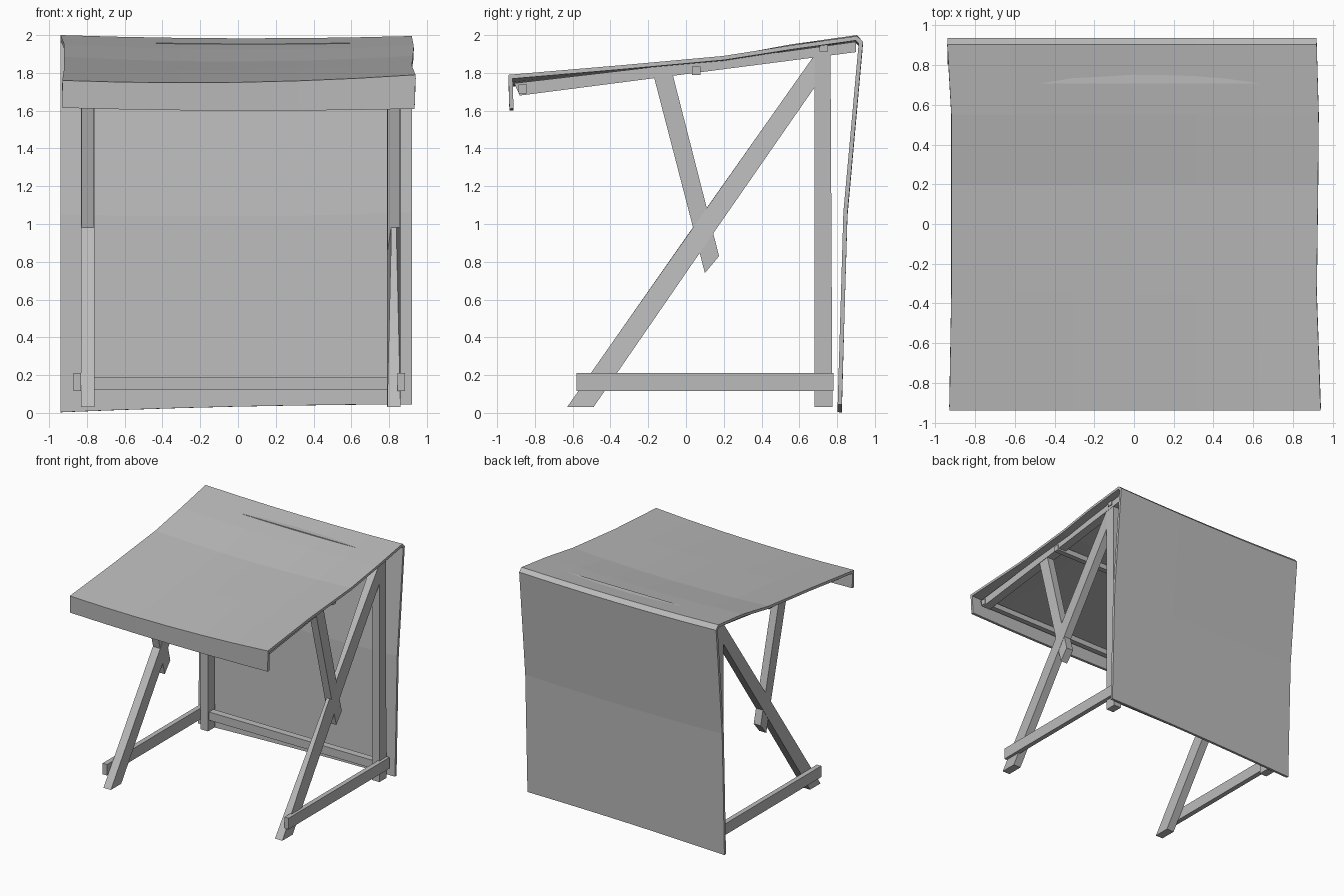
import bpy
import bmesh

cube = bpy.data.objects.get("Cube")
if cube:
    bpy.data.objects.remove(cube, do_unlink=True)

grey = bpy.data.materials.new("plain_grey")
grey.use_nodes = True
colour = (0.5, 0.5, 0.5, 1)
grey.diffuse_color = colour
grey.node_tree.nodes["Principled BSDF"].inputs["Base Color"].default_value = colour


def add_object(name, bm):
    mesh = bpy.data.meshes.new(name)
    bm.to_mesh(mesh)
    bm.free()
    mesh.materials.append(grey)
    obj = bpy.data.objects.new(name, mesh)
    bpy.context.collection.objects.link(obj)
    return obj


def prism(name, outline, x0, x1, pinch=()):
    """Extrude a (y, z) outline along x; pinched corners become narrower."""
    bm = bmesh.new()
    mid = (x0 + x1) / 2
    rings = []
    for x in (x0, x1):
        ring = []
        for i, (y, z) in enumerate(outline):
            px = mid + (x - mid) * 0.4 if i in pinch else x
            ring.append(bm.verts.new((px, y, z)))
        rings.append(ring)
    a, b = rings
    n = len(outline)
    bm.faces.new(a)
    bm.faces.new(b[::-1])
    for i in range(n):
        j = (i + 1) % n
        bm.faces.new((a[i], b[i], b[j], a[j]))
    bmesh.ops.recalc_face_normals(bm, faces=bm.faces)
    return add_object(name, bm)


def box_outline(y0, y1, z0, z1):
    return [(y0, z0), (y1, z0), (y1, z1), (y0, z1)]


# Side frames: post, slanted leg, strut, top rail and bottom rail
post = [(0.68, 0.03), (0.775, 0.03), (0.765, 1.91), (0.68, 1.9)]
leg = [(-0.63, 0.03), (-0.49, 0.03), (0.13, 0.93), (0.72, 1.78),
       (0.74, 1.89), (0.67, 1.88), (0.0, 0.93)]
strut = [(-0.17, 1.78), (-0.07, 1.79), (0.175, 0.83), (0.10, 0.74)]
top_rail = [(-0.88, 1.68), (0.9, 1.91), (0.9, 1.965), (0.5, 1.91), (-0.91, 1.745)]
bottom_rail = box_outline(-0.58, 0.78, 0.115, 0.21)

sides = {"right": (-0.83, -0.76, -0.872, -0.83),
         "left": (0.79, 0.86, 0.845, 0.885)}
for side, (x0, x1, r0, r1) in sides.items():
    prism(side + "_post", post, x0, x1)
    prism(side + "_leg", leg, x0, x1, pinch=(6,) if side == "left" else ())
    prism(side + "_strut", strut, x0 + 0.002, x1 - 0.002)
    prism(side + "_top_rail", top_rail, x0 - 0.002, x1 + 0.002)
    prism(side + "_bottom_rail", bottom_rail, r0, r1)

# Crossbars joining the two frames
for name, y, z in (("front", -0.865, 1.715), ("middle", 0.055, 1.812), ("rear", 0.73, 1.935)):
    prism(name + "_crossbar", box_outline(y - 0.023, y + 0.023, z - 0.023, z + 0.023), -0.84, 0.87)
prism("bottom_crossbar", box_outline(0.695, 0.755, 0.12, 0.19), -0.77, 0.8)

# Cloth cover: front flap, sloping roof, ridge and back wall.
# Each row: y, z at the right edge, middle and left edge, then both edge x values
rows = [
    (-0.935, 1.615, 1.6, 1.61, -0.93, 0.935),
    (-0.94, 1.76, 1.75, 1.79, -0.93, 0.94),
    (-0.35, 1.825, 1.81, 1.84, -0.92, 0.92),
    (0.2, 1.885, 1.86, 1.89, -0.92, 0.927),
    (0.55, 1.95, 1.925, 1.945, -0.92, 0.93),
    (0.905, 2.0, 1.983, 1.995, -0.94, 0.92),
    (0.937, 1.965, 1.95, 1.965, -0.94, 0.92),
    (0.855, 1.05, 1.04, 1.06, -0.94, 0.92),
    (0.84, 0.55, 0.55, 0.55, -0.94, 0.92),
    (0.825, 0.003, 0.033, 0.045, -0.94, 0.92),
]
bm = bmesh.new()
steps = 6
grid = []
for y, z_right, z_mid, z_left, x_right, x_left in rows:
    line = []
    for i in range(steps + 1):
        t = i / steps
        z = z_right * (1 - t) * (1 - 2 * t) + 4 * z_mid * t * (1 - t) + z_left * t * (2 * t - 1)
        line.append(bm.verts.new((x_right + (x_left - x_right) * t, y, z)))
    grid.append(line)
for low, high in zip(grid, grid[1:]):
    for i in range(steps):
        bm.faces.new((low[i], low[i + 1], high[i + 1], high[i]))
cover = add_object("cloth_cover", bm)
thick = cover.modifiers.new("thickness", "SOLIDIFY")
thick.thickness = 0.022
thick.offset = -1
thick.use_even_offset = True
